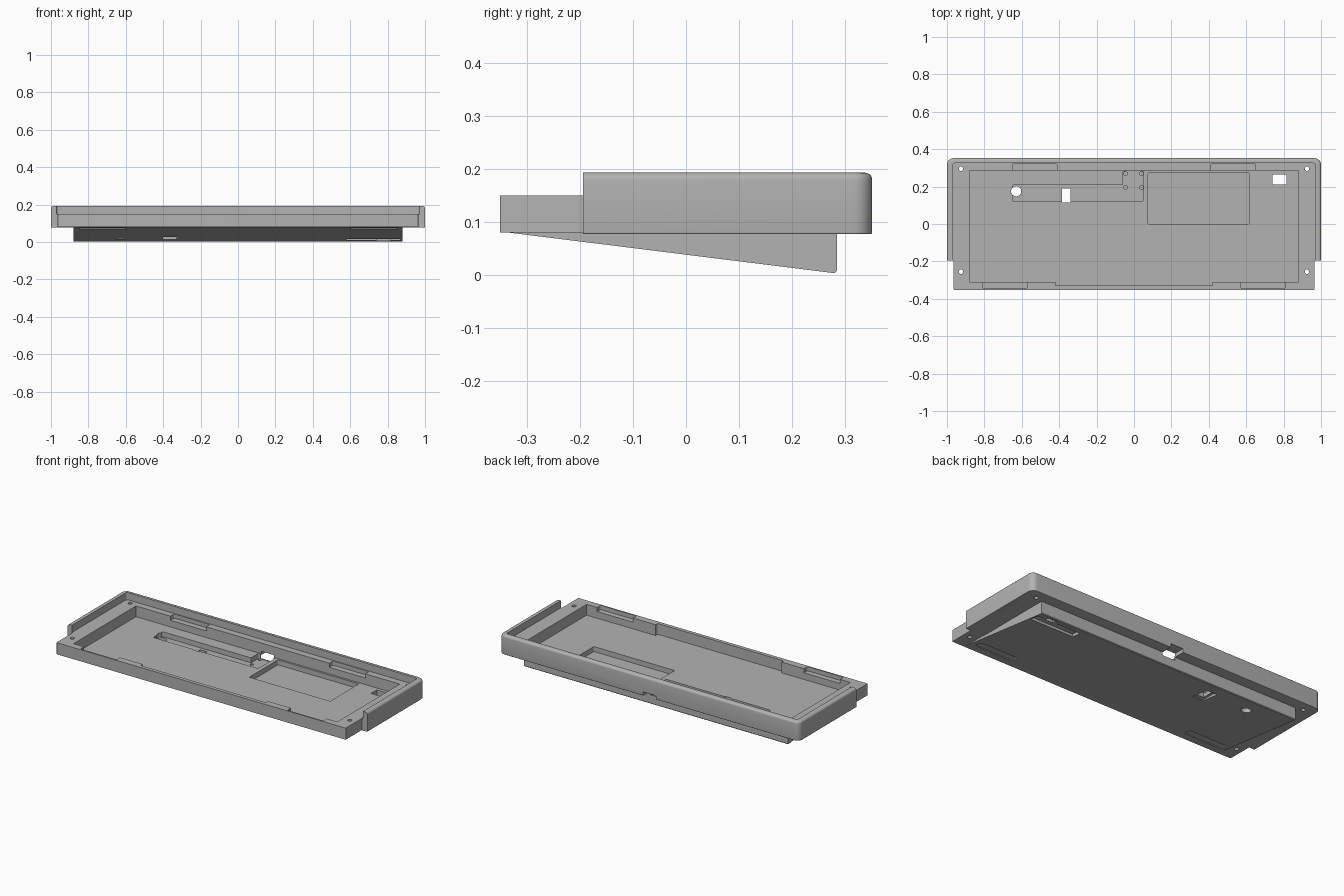
import bpy, bmesh, math

cube = bpy.data.objects.get("Cube")
if cube:
    bpy.data.objects.remove(cube, do_unlink=True)

grey = bpy.data.materials.new("case grey")
grey.use_nodes = True
colour = (0.45, 0.45, 0.45, 1)
grey.diffuse_color = colour
grey.node_tree.nodes["Principled BSDF"].inputs["Base Color"].default_value = colour


def finish(name, bm):
    bmesh.ops.recalc_face_normals(bm, faces=bm.faces[:])
    mesh = bpy.data.meshes.new(name)
    bm.to_mesh(mesh)
    bm.free()
    mesh.materials.append(grey)
    obj = bpy.data.objects.new(name, mesh)
    bpy.context.collection.objects.link(obj)
    return obj


def round_edges(bm, test, radius, segments=6):
    edges = [e for e in bm.edges if test(*[v.co for v in e.verts])]
    bmesh.ops.bevel(bm, geom=edges, offset=radius, segments=segments,
                    profile=0.5, affect='EDGES')


def prism(points, place, shift):
    """Extrude an outline, placing each 2D point in space with place()."""
    bm = bmesh.new()
    face = bm.faces.new([bm.verts.new(place(*p)) for p in points])
    ext = bmesh.ops.extrude_face_region(bm, geom=[face])
    verts = [g for g in ext["geom"] if isinstance(g, bmesh.types.BMVert)]
    bmesh.ops.translate(bm, verts=verts, vec=shift)
    return bm


def block(x0, x1, y0, y1, z0, z1, radius=0):
    bm = prism([(x0, y0), (x1, y0), (x1, y1), (x0, y1)],
               lambda x, y: (x, y, z0), (0, 0, z1 - z0))
    if radius:
        round_edges(bm, lambda a, b: abs(a.z - b.z) > 1e-4, radius)
    return bm


def cylinder(x, y, z0, z1, radius):
    ring = [(x + radius * math.cos(math.tau * i / 32),
             y + radius * math.sin(math.tau * i / 32)) for i in range(32)]
    return prism(ring, lambda a, b: (a, b, z0), (0, 0, z1 - z0))


def combine(target, bm, operation='DIFFERENCE'):
    tool = finish("cutter", bm)
    tool.hide_render = True
    mod = target.modifiers.new("shape", 'BOOLEAN')
    mod.operation, mod.solver, mod.object = operation, 'EXACT', tool
    bpy.context.view_layer.objects.active = target
    bpy.ops.object.modifier_apply(modifier=mod.name)
    bpy.data.objects.remove(tool, do_unlink=True)


# Raised rear shell with rounded back corners and top rim
front, back, deck, floor = -0.195, 0.352, 0.15, 0.085
bm = block(-1, 1, front, back, 0.077, 0.193)
round_edges(bm, lambda a, b: abs(a.z - b.z) > 0.1 and a.y > 0.3, 0.035, 8)
for height, radius in ((0.193, 0.014), (0.077, 0.003)):
    round_edges(bm, lambda a, b: abs(a.z - height) < 1e-4 and abs(b.z - height) < 1e-4
                and max(a.y, b.y) > front + 0.01, radius, 5)
case = finish("keyboard_case", bm)

# Front slab and sloping underside wedge
combine(case, block(-0.965, 0.965, -0.352, 0.3, 0.08, 0.16, 0.005), 'UNION')
profile = [(-0.345, 0.081), (0.281, 0.003), (0.285, 0.007), (0.285, 0.1), (-0.345, 0.1)]
combine(case, prism(profile, lambda y, z: (-0.88, y, z), (1.76, 0, 0)), 'UNION')

# Deck inside the rim, then the main tray and its front extension
combine(case, block(-0.97, 0.97, -0.5, 0.325, deck, 0.3, 0.012))
combine(case, block(-0.88, 0.88, -0.31, 0.285, floor, 0.3))
combine(case, block(-0.42, 0.42, -0.33, -0.25, floor, 0.3, 0.005))

# Clip notches, corner screw holes and shallow front foot recesses
for side in (-1, 1):
    for cx, y0, y1 in ((0.53, 0.25, 0.32), (0.69, -0.343, -0.28)):
        x = side * cx
        combine(case, block(x - 0.12, x + 0.12, y0, y1, 0.125, 0.3, 0.006))
    for y in (0.295, -0.255):
        combine(case, cylinder(side * 0.925, y, 0, 0.3, 0.012))
    x = side * 0.725
    combine(case, block(x - 0.125, x + 0.125, -0.3, -0.25, 0, 0.079, 0.01))

# Battery pocket, cable channel and connector board pocket
pocket = 0.055
combine(case, block(0.075, 0.615, 0, 0.273, pocket, 0.2, 0.005))
combine(case, block(-0.65, 0.05, 0.12, 0.21, pocket, 0.2, 0.008))
combine(case, block(-0.06, 0.05, 0.15, 0.28, pocket, 0.2, 0.005))

# Mounting holes for the connector board, and the port through the back
for x in (-0.045, 0.04):
    for y in (0.195, 0.27):
        combine(case, cylinder(x, y, 0.04, 0.07, 0.01))
combine(case, block(-0.045, 0.04, 0.2, 0.4, 0.058, 0.1))

# Openings through the floor, and recesses in the underside
combine(case, block(-0.385, -0.34, 0.115, 0.19, -0.1, 0.2))
combine(case, block(0.74, 0.815, 0.21, 0.265, -0.1, 0.2))
combine(case, cylinder(-0.63, 0.175, -0.1, 0.2, 0.027))
combine(case, block(-0.4, -0.33, 0.09, 0.21, -0.1, 0.032))
combine(case, block(0.58, 0.87, 0.185, 0.245, -0.1, 0.03))

bpy.ops.object.select_all(action='DESELECT')
case.select_set(True)
bpy.context.view_layer.objects.active = case
bpy.ops.object.shade_smooth_by_angle(angle=math.radians(30))
